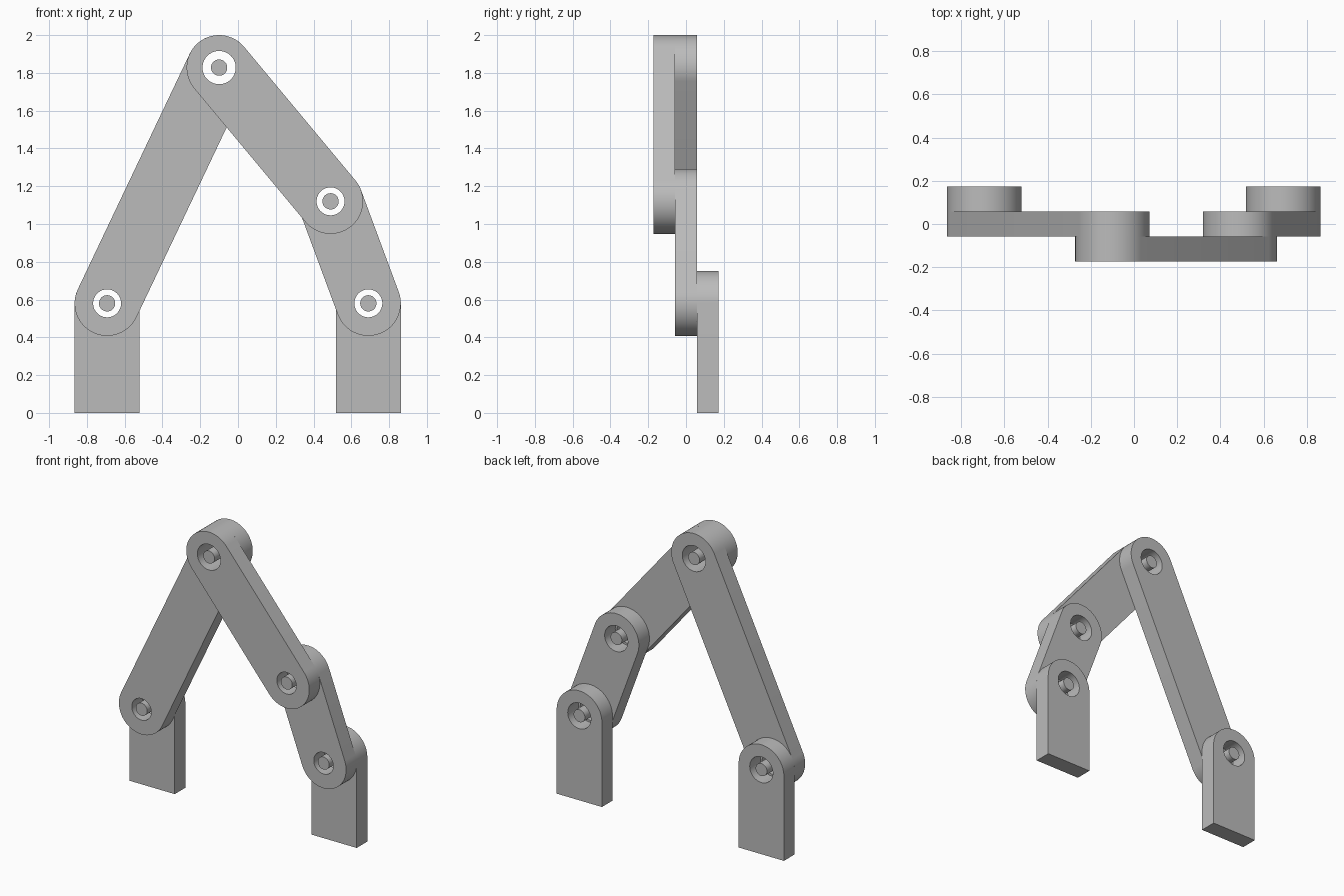
import bpy, bmesh
from math import pi, cos, sin, atan2
from mathutils import Vector

cube = bpy.data.objects.get("Cube")
if cube:
    bpy.data.objects.remove(cube, do_unlink=True)

# One plain grey
grey = bpy.data.materials.new("grey metal")
grey.use_nodes = True
colour = (0.5, 0.5, 0.5, 1)
grey.diffuse_color = colour
grey.node_tree.nodes["Principled BSDF"].inputs["Base Color"].default_value = colour

# Joint centres (x, z) and shared sizes
LEFT_LOW = (0.69, 0.58)
LEFT_MID = (0.49, 1.12)
TOP = (-0.10, 1.828)
RIGHT_LOW = (-0.693, 0.58)
R = 0.172
THICK = 0.115
WIDE, NARROW, PIN = 0.088, 0.074, 0.043
FRONT, MIDDLE, BACK = -1.5 * THICK, -0.5 * THICK, 0.5 * THICK


def arc(centre, radius, start, sweep, steps):
    return [(centre[0] + radius * cos(start + sweep * i / steps),
             centre[1] + radius * sin(start + sweep * i / steps))
            for i in range(steps + 1)]


def circle(centre, radius):
    return arc(centre, radius, 0, 2 * pi, 64)[:-1]


def plate(name, loops, y, depth):
    """Fill the loops (outline, then holes) and extrude them along +y."""
    bm = bmesh.new()
    edges = []
    for loop in loops:
        verts = [bm.verts.new((x, y, z)) for x, z in loop]
        edges += [bm.edges.new((v, verts[i - 1])) for i, v in enumerate(verts)]
    bmesh.ops.triangle_fill(bm, use_beauty=True, edges=edges, normal=(0, -1, 0))
    result = bmesh.ops.extrude_face_region(bm, geom=bm.faces[:], use_keep_orig=True)
    moved = [g for g in result["geom"] if isinstance(g, bmesh.types.BMVert)]
    bmesh.ops.translate(bm, verts=moved, vec=(0, depth, 0))
    bmesh.ops.recalc_face_normals(bm, faces=bm.faces[:])
    mesh = bpy.data.meshes.new(name)
    bm.to_mesh(mesh)
    bm.free()
    mesh.materials.append(grey)
    obj = bpy.data.objects.new(name, mesh)
    bpy.context.collection.objects.link(obj)
    bpy.ops.object.select_all(action="DESELECT")
    obj.select_set(True)
    bpy.context.view_layer.objects.active = obj
    bpy.ops.object.shade_smooth_by_angle(angle=pi / 6)
    return obj


def link(name, a, b, hole_a, hole_b, y):
    """Round-ended bar between two joints."""
    d = Vector(b) - Vector(a)
    t = atan2(d.y, d.x)
    outline = arc(b, R, t - pi / 2, pi, 32) + arc(a, R, t + pi / 2, pi, 32)
    plate(name, [outline, circle(a, hole_a), circle(b, hole_b)], y, THICK)


def foot(name, joint):
    """Upright with a round top and a square base."""
    x = joint[0]
    outline = arc(joint, R, 0, pi, 32) + [(x - R, 0), (x + R, 0)]
    plate(name, [outline, circle(joint, WIDE)], BACK, THICK)


# Feet
foot("left_foot", LEFT_LOW)
foot("right_foot", RIGHT_LOW)

# Bars
link("right_long_bar", RIGHT_LOW, TOP, NARROW, WIDE, MIDDLE)
link("left_lower_bar", LEFT_LOW, LEFT_MID, NARROW, WIDE, MIDDLE)
link("left_upper_bar", LEFT_MID, TOP, NARROW, WIDE, FRONT)

# Pins, each running through two layers
for name, joint, y in (("left_foot_pin", LEFT_LOW, MIDDLE),
                       ("right_foot_pin", RIGHT_LOW, MIDDLE),
                       ("left_middle_pin", LEFT_MID, FRONT),
                       ("top_pin", TOP, FRONT)):
    plate(name, [circle(joint, PIN)], y, 2 * THICK)
